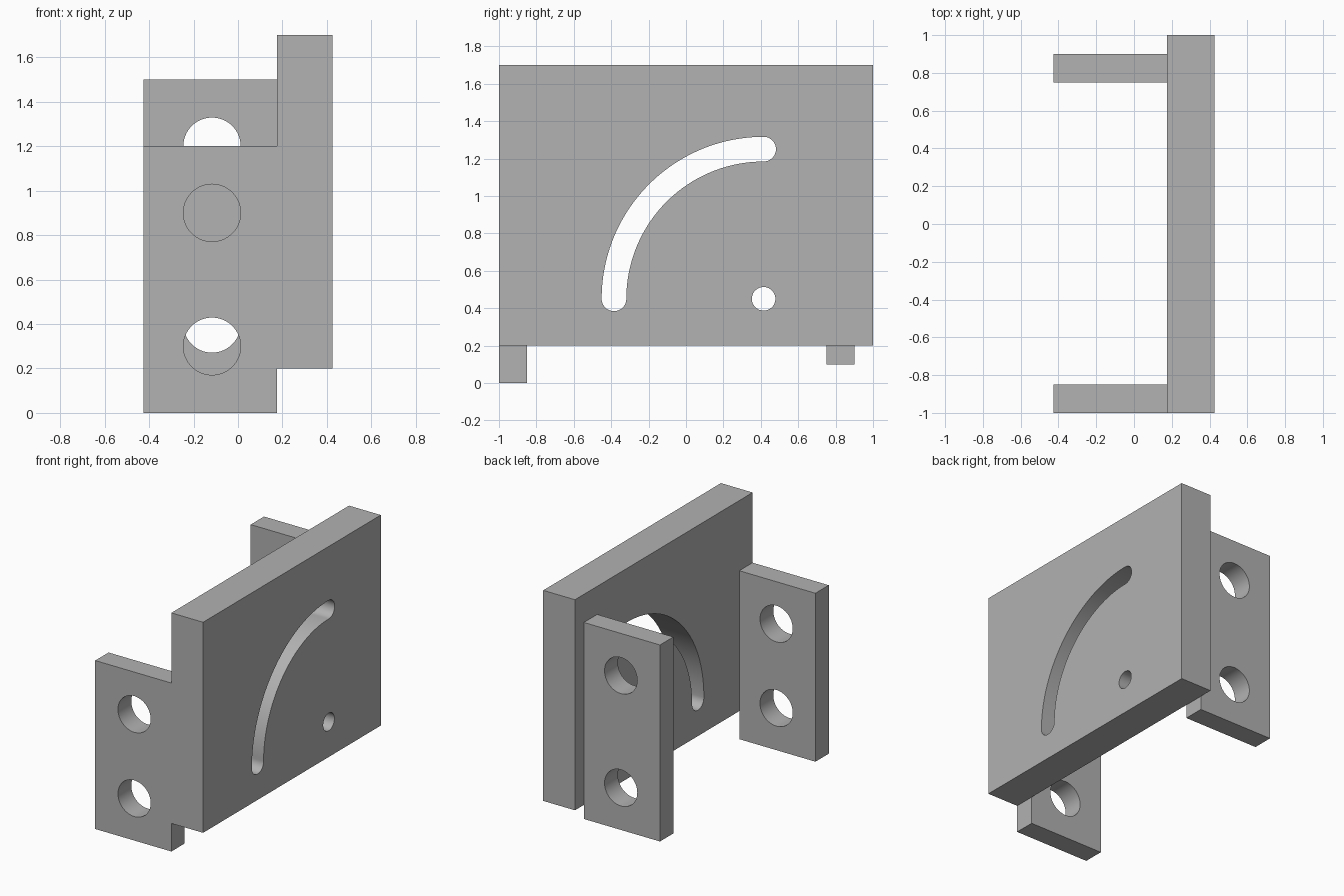
import bpy, bmesh, math
from math import pi, cos, sin
from mathutils import Matrix, Vector

cube = bpy.data.objects.get("Cube")
if cube:
    bpy.data.objects.remove(cube, do_unlink=True)

GREY = (0.445, 0.445, 0.445, 1.0)
grey = bpy.data.materials.new("plain grey")
grey.use_nodes = True
grey.diffuse_color = GREY
grey.node_tree.nodes["Principled BSDF"].inputs["Base Color"].default_value = GREY


def arc(centre, radius, start, end, steps):
    return [(centre[0] + radius * cos(start + (end - start) * i / steps),
             centre[1] + radius * sin(start + (end - start) * i / steps))
            for i in range(steps + 1)]


def circle(centre, radius, steps=64):
    return arc(centre, radius, 0, 2 * pi, steps)[:-1]


def rectangle(left, right, bottom, top):
    return [(left, bottom), (right, bottom), (right, top), (left, top)]


def curved_slot(pivot, radius, half_width):
    """Quarter-circle slot with round ends."""
    top = (pivot[0], pivot[1] + radius)
    side = (pivot[0] - radius, pivot[1])
    return (arc(pivot, radius + half_width, pi / 2, pi, 64)
            + arc(side, half_width, pi, 2 * pi, 24)[1:]
            + arc(pivot, radius - half_width, pi, pi / 2, 64)[1:]
            + arc(top, half_width, -pi / 2, pi / 2, 24)[1:-1])


def cut_plate(name, outlines, normal, near, far):
    """Fill the outer outline less its holes and extrude from near to far."""
    curve = bpy.data.curves.new(name + "_profile", "CURVE")
    curve.dimensions = "2D"
    curve.fill_mode = "BOTH"
    curve.extrude = (far - near) / 2
    for points in outlines:
        spline = curve.splines.new("POLY")
        spline.points.add(len(points) - 1)
        for point, (u, v) in zip(spline.points, points):
            point.co = (u, v, 0, 1)
        spline.use_cyclic_u = True
    profile = bpy.data.objects.new(name + "_profile", curve)
    bpy.context.collection.objects.link(profile)
    bpy.context.view_layer.update()
    graph = bpy.context.evaluated_depsgraph_get()
    mesh = bpy.data.meshes.new_from_object(profile.evaluated_get(graph))
    bpy.data.objects.remove(profile, do_unlink=True)
    mesh.name = name

    # Stand the profile upright, facing along its normal
    up = Vector((0, 0, 1))
    axis = Vector(normal)
    turn = Matrix((up.cross(axis), up, axis)).transposed().to_4x4()
    middle = Vector([abs(n) for n in normal]) * (near + far) / 2
    bm = bmesh.new()
    bm.from_mesh(mesh)
    bm.transform(Matrix.Translation(middle) @ turn)
    bmesh.ops.remove_doubles(bm, verts=bm.verts, dist=0.0001)
    bmesh.ops.recalc_face_normals(bm, faces=bm.faces)
    bm.to_mesh(mesh)
    bm.free()

    mesh.materials.clear()
    mesh.materials.append(grey)
    part = bpy.data.objects.new(name, mesh)
    bpy.context.collection.objects.link(part)
    bpy.ops.object.select_all(action="DESELECT")
    part.select_set(True)
    bpy.context.view_layer.objects.active = part
    bpy.ops.object.shade_smooth_by_angle(angle=math.radians(30))


# Main plate with the curved slot and its pivot hole
pivot = (0.415, 0.45)
cut_plate("main_plate",
          [rectangle(-1, 1, 0.2, 1.7), curved_slot(pivot, 0.8, 0.066), circle(pivot, 0.063)],
          (1, 0, 0), 0.175, 0.425)

# Mounting tabs, each with two bolt holes
for name, bottom, top, holes, near, far in (
        ("front_tab", 0, 1.2, (0.3, 0.9), -1, -0.85),
        ("back_tab", 0.1, 1.5, (0.4, 1.2), 0.75, 0.9)):
    cut_plate(name,
              [rectangle(-0.425, 0.175, bottom, top)]
              + [circle((-0.117, z), 0.129) for z in holes],
              (0, -1, 0), near, far)
